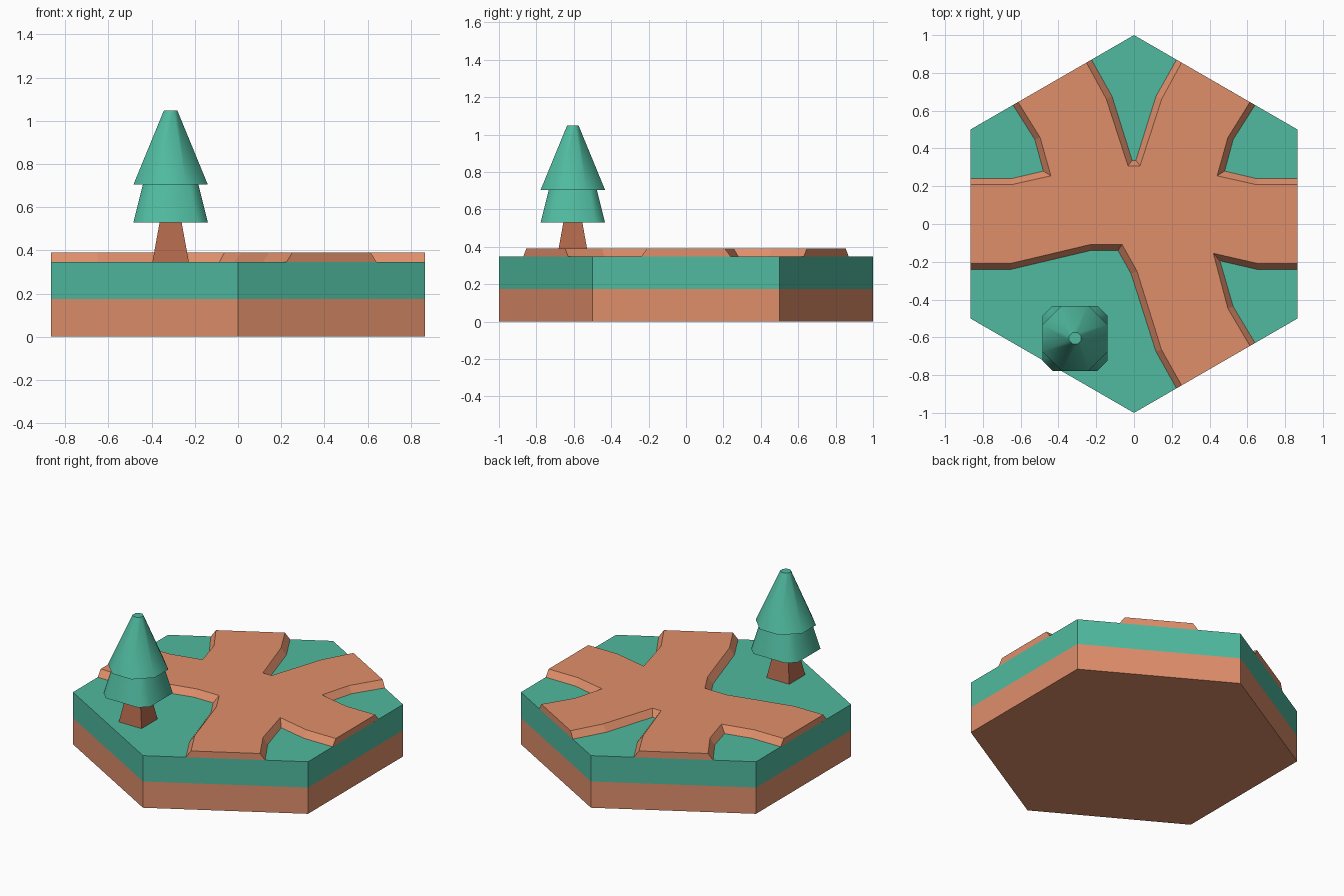
import bpy, bmesh, math

if "Cube" in bpy.data.objects:
    bpy.data.objects.remove(bpy.data.objects["Cube"])


def material(name, rgb):
    """Flat material from sRGB 0-255 values."""
    m = bpy.data.materials.new(name)
    lin = [((c / 255 + 0.055) / 1.055) ** 2.4 for c in rgb]
    m.diffuse_color = (*lin, 1)
    m.use_nodes = True
    m.node_tree.nodes["Principled BSDF"].inputs["Base Color"].default_value = m.diffuse_color
    return m


DIRT = material("dirt", (224, 143, 107))
GRASS = material("grass green", (80, 186, 159))
BARK = material("bark brown", (178, 104, 76))


def loft(name, rings, mats, bottom=True, rule=None, smooth=False):
    """Join counter-clockwise rings, given as (points, z), and cap the ends."""
    bm = bmesh.new()
    loops = [[bm.verts.new((x, y, z)) for x, y in pts] for pts, z in rings]
    for a, b in zip(loops, loops[1:]):
        n = len(a)
        for i in range(n):
            j = (i + 1) % n
            bm.faces.new((a[i], a[j], b[j], b[i]))
    bm.faces.new(loops[-1])
    if bottom:
        bm.faces.new(loops[0][::-1])
    if rule:
        for f in bm.faces:
            f.material_index = rule(f.calc_center_median())
    bm.normal_update()
    me = bpy.data.meshes.new(name)
    bm.to_mesh(me)
    bm.free()
    for m in mats:
        me.materials.append(m)
    ob = bpy.data.objects.new(name, me)
    bpy.context.collection.objects.link(ob)
    if smooth:
        bpy.ops.object.select_all(action='DESELECT')
        ob.select_set(True)
        bpy.context.view_layer.objects.active = ob
        bpy.ops.object.shade_smooth_by_angle(angle=math.radians(60))
    return ob


# Hexagonal tile: dirt below, grass above
DIRT_TOP, GRASS_TOP, PATH_TOP = 0.175, 0.347, 0.39
hexagon = [(math.cos(math.radians(30 + 60 * i)), math.sin(math.radians(30 + 60 * i)))
           for i in range(6)]
loft("hex_tile", [(hexagon, 0), (hexagon, DIRT_TOP), (hexagon, GRASS_TOP)],
     [DIRT, GRASS], rule=lambda c: 1 if c.z > DIRT_TOP else 0)

# Raised five-way path: north half mirrored, south half one-sided
EX = 0.866


def path_outline(north, south):
    return north + [(-x, y) for x, y in reversed(north)] + south


path_base = path_outline(
    [(EX, .24), (.65, .24), (.48, .28), (.525, .447), (.641, .63),
     (.225, .87), (.116, .675), (.01, .337)],
    [(-EX, -.24), (-.65, -.24), (-.228, -.14), (-.085, -.14), (-.016, -.262),
     (.116, -.675), (.225, -.87), (.641, -.63), (.525, -.437), (.455, -.195),
     (.65, -.24), (EX, -.24)])
path_top = path_outline(
    [(EX, .208), (.65, .208), (.44, .255), (.497, .458), (.614, .6455),
     (.252, .8545), (.147, .662), (.032, .308)],
    [(-EX, -.208), (-.65, -.208), (-.228, -.108), (-.063, -.108), (.016, -.25),
     (.145, -.664), (.252, -.8545), (.614, -.6455), (.497, -.447), (.42, -.155),
     (.65, -.208), (EX, -.208)])
loft("raised_path", [(path_base, GRASS_TOP), (path_top, PATH_TOP)], [DIRT], bottom=False)

# Tree
TX, TY = -0.312, -0.605


def chamfered(h, cut):
    """Square of half-width h with corners cut off by the fraction cut."""
    k = h * (1 - cut)
    pts = [(h, -k), (h, k), (k, h), (-k, h), (-h, k), (-h, -k), (-k, -h), (k, -h)]
    return [(TX + x, TY + y) for x, y in pts]


def square(h):
    return [(TX + x * h, TY + y * h) for x, y in ((1, -1), (1, 1), (-1, 1), (-1, -1))]


loft("tree_trunk", [(square(.084), GRASS_TOP), (square(.049), .54)], [BARK], bottom=False)
loft("lower_foliage", [(chamfered(.172, .31), .53), (chamfered(.128, .31), .706)],
     [GRASS], smooth=True)
loft("upper_foliage", [(chamfered(.172, .586), .705), (chamfered(.031, .586), 1.048)],
     [GRASS], smooth=True)
